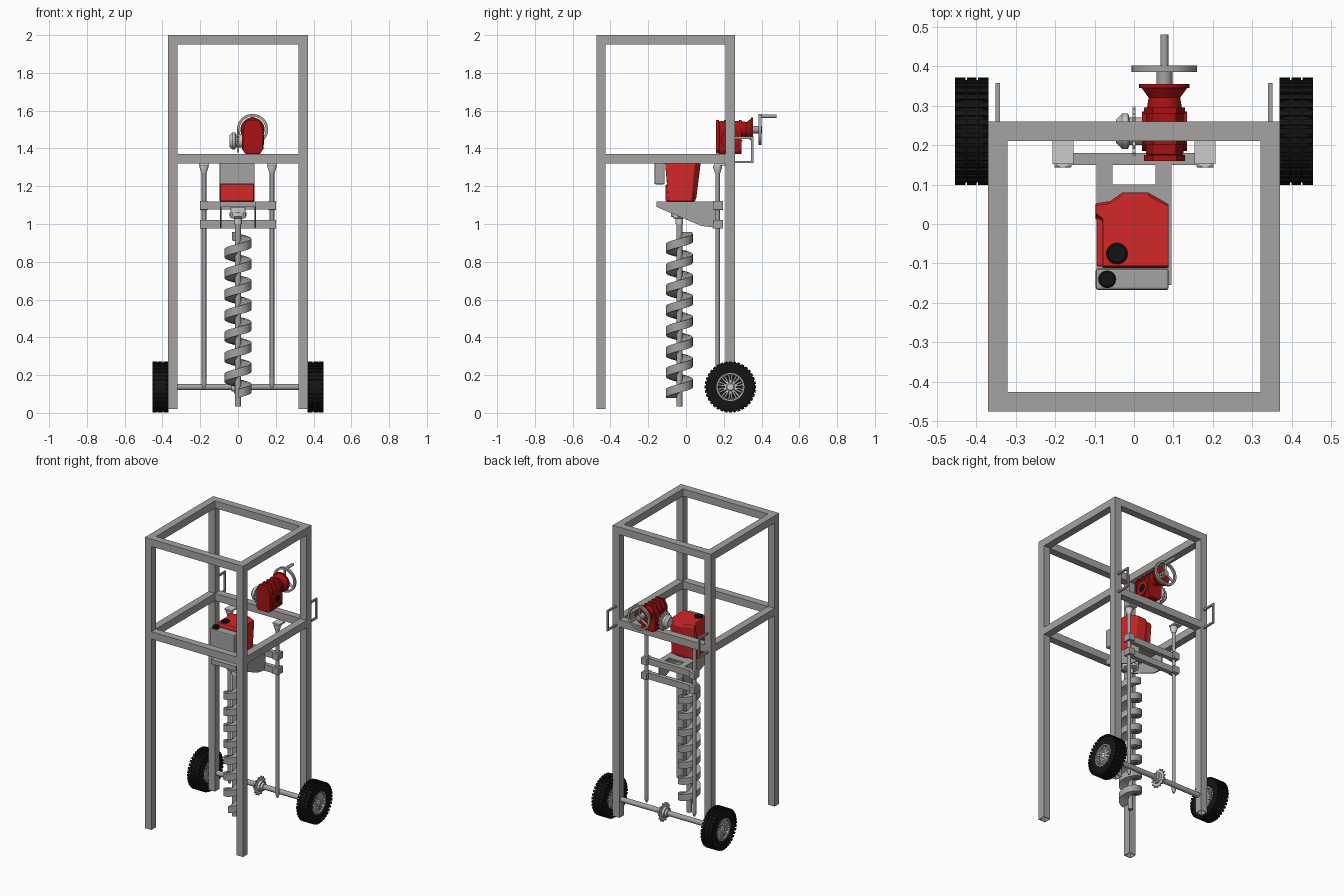
import bpy, bmesh, math
from math import pi, sin, cos
from mathutils import Matrix, Vector

cube = bpy.data.objects.get("Cube")
if cube:
    bpy.data.objects.remove(cube, do_unlink=True)


def material(name, r, g, b):
    m = bpy.data.materials.new(name)
    m.use_nodes = True
    m.diffuse_color = (r, g, b, 1)
    m.node_tree.nodes["Principled BSDF"].inputs["Base Color"].default_value = (r, g, b, 1)
    return m


STEEL = material("frame grey", .38, .37, .36)
LIGHT = material("light grey", .60, .60, .60)
RED = material("engine red", .65, .02, .02)
DARK_RED = material("gearbox red", .38, .006, .006)
BLACK = material("rubber black", .007, .007, .007)


def finish(name, bm, mat, smooth=False, bevel=0):
    bmesh.ops.recalc_face_normals(bm, faces=bm.faces)
    mesh = bpy.data.meshes.new(name)
    bm.to_mesh(mesh)
    bm.free()
    ob = bpy.data.objects.new(name, mesh)
    bpy.context.collection.objects.link(ob)
    mesh.materials.append(mat)
    if bevel:
        mod = ob.modifiers.new("Bevel", 'BEVEL')
        mod.width, mod.segments = bevel, 2
    if smooth:
        bpy.ops.object.select_all(action='DESELECT')
        ob.select_set(True)
        bpy.context.view_layer.objects.active = ob
        bpy.ops.object.shade_smooth_by_angle(angle=math.radians(35))
    return ob


def add_box(bm, x, y, z):
    lo, hi = Vector((x[0], y[0], z[0])), Vector((x[1], y[1], z[1]))
    mat = Matrix.Translation((lo + hi) / 2) @ Matrix.Diagonal((*(hi - lo), 1))
    return bmesh.ops.create_cube(bm, size=1, matrix=mat)["verts"]


def box(name, x, y, z, mat, bevel=0):
    bm = bmesh.new()
    add_box(bm, x, y, z)
    return finish(name, bm, mat, bevel=bevel)


def turned(name, profile, centre, axis, mat, sides=32, closed=False):
    """Revolve (radius, offset) points about an axis through centre."""
    bm = bmesh.new()
    turn = Vector((0, 0, 1)).rotation_difference(Vector(axis)).to_matrix()
    rings = [[bm.verts.new(Vector(centre) + turn @ Vector(
        (r * cos(2 * pi * i / sides), r * sin(2 * pi * i / sides), h)))
        for i in range(sides)] for r, h in profile]
    pairs = list(zip(rings, rings[1:]))
    if closed:
        pairs.append((rings[-1], rings[0]))
    for a, b in pairs:
        for i in range(sides):
            j = (i + 1) % sides
            bm.faces.new((a[i], a[j], b[j], b[i]))
    if not closed:
        bm.faces.new(rings[0])
        bm.faces.new(rings[-1])
    return finish(name, bm, mat, smooth=True)


def rod(name, start, end, r, mat, sides=24):
    d = Vector(end) - Vector(start)
    return turned(name, [(r, 0), (r, d.length)], start, d.normalized(), mat, sides)


def prism(name, points, offset, mat, bevel=0):
    """Extrude a flat outline of 3D points along an offset."""
    bm = bmesh.new()
    face = bm.faces.new([bm.verts.new(p) for p in points])
    new = bmesh.ops.extrude_face_region(bm, geom=[face])["geom"]
    bmesh.ops.translate(bm, vec=offset, verts=[v for v in new if isinstance(v, bmesh.types.BMVert)])
    return finish(name, bm, mat, bevel=bevel)


# Frame: open tube legs and two rings of beams
X, Y0, Y1, T = .37, -.475, .26, .05
for side, sx in (("right", -1), ("left", 1)):
    for end, y in (("front", Y0), ("back", Y1 - T)):
        bm = bmesh.new()
        add_box(bm, sorted((sx * X, sx * (X - T))), (y, y + T), (.02, 1.95))
        bmesh.ops.delete(bm, geom=[f for f in bm.faces if abs(f.normal.z) > .9], context='FACES')
        leg = finish(f"{end}_{side}_leg", bm, STEEL)
        leg.modifiers.new("Wall", 'SOLIDIFY').thickness = .005
for name, z, inset in (("top", 1.95, 0), ("middle", 1.32, T)):
    for end, y in (("front", Y0), ("back", Y1 - T)):
        box(f"{name}_{end}_beam", (-X + inset, X - inset), (y, y + T), (z, z + T), STEEL)
    for side, sx in (("right", -1), ("left", 1)):
        box(f"{name}_{side}_beam", sorted((sx * X, sx * (X - T))), (Y0 + T, Y1 - T), (z, z + T), STEEL)

# Auger: shaft and helical flight
AY = -.035
rod("auger_shaft", (0, AY, .035), (0, AY, 1.03), .016, STEEL)
bm = bmesh.new()
turns, steps, pitch, thick = 7.6, 28, .11, .045
rings = []
for k in range(int(turns * steps) + 1):
    a, z = 2 * pi * k / steps - pi / 2, .08 + pitch * k / steps
    rings.append([bm.verts.new((r * cos(a), AY + r * sin(a), z + h))
                  for r, h in ((.014, 0), (.071, 0), (.071, thick), (.014, thick))])
for a, b in zip(rings, rings[1:]):
    for i in range(4):
        j = (i + 1) % 4
        bm.faces.new((a[i], a[j], b[j], b[i]))
bm.faces.new(rings[0])
bm.faces.new(rings[-1])
finish("auger_flight", bm, STEEL, smooth=True)
box("auger_drive_block", (-.04, .04), (AY - .035, AY + .035), (1.03, 1.09), LIGHT, .006)
turned("auger_coupling", [(.02, 0), (.02, .03), (.045, .04), (.045, .06)], (0, AY, 1.0), (0, 0, 1), LIGHT)

# Engine: tapered cover, tank and caps
outline = [(-.08, -.112), (.088, -.112), (.088, .05), (.035, .08), (-.03, .08),
           (-.06, .058), (-.098, .052), (-.098, .03), (-.08, .015)]
bm = bmesh.new()
rings = [[bm.verts.new((x, AY + (y - AY) * s, z)) for x, y in outline]
         for z, s in ((1.12, .72), (1.14, .78), (1.34, 1), (1.36, .94))]
for a, b in zip(rings, rings[1:]):
    for i in range(len(a)):
        j = (i + 1) % len(a)
        bm.faces.new((a[i], a[j], b[j], b[i]))
bm.faces.new(rings[0])
bm.faces.new(rings[-1])
finish("engine_cover", bm, RED, bevel=.004)
box("engine_base", (-.095, .085), (-.108, .04), (1.12, 1.21), RED, .006)
box("fuel_tank", (-.097, .088), (-.167, -.113), (1.21, 1.335), STEEL, .006)
turned("engine_cap", [(.027, 0), (.027, .012), (.022, .016)], (-.043, -.075, 1.355), (0, 0, 1), BLACK)
turned("tank_cap", [(.022, 0), (.022, .015), (.018, .02)], (-.068, -.14, 1.333), (0, 0, 1), BLACK)

# Engine bracket: plate, gussets and two sliding cross bars
box("bracket_plate", (-.095, .095), (-.155, .1), (1.11, 1.12), STEEL)
box("bracket_lip", (-.095, .095), (-.155, -.147), (1.09, 1.11), STEEL)
gusset = [(-.155, 1.12), (.16, 1.12), (.16, .98), (.08, .99), (-.155, 1.09)]
for side, sx in (("right", -1), ("left", 1)):
    prism(f"{side}_gusset", [(sx * .095, y, z) for y, z in gusset], (-sx * .008, 0, 0), STEEL)
    box(f"{side}_bracket_arm", sorted((sx * .055, sx * .095)), (.1, .155), (1.11, 1.12), STEEL)
for name, z in (("lower", .977), ("upper", 1.077)):
    box(f"{name}_cross_bar", (-.16, .16), (.15, .18), (z, z + .043), STEEL)
    for side, x in (("right", -.18), ("left", .18)):
        box(f"{name}_{side}_slider", (x - .022, x + .022), (.143, .197), (z - .002, z + .045), STEEL, .003)

# Guide rods with top mounts, and side handles
for side, sx in (("right", -1), ("left", 1)):
    x = sx * .18
    rod(f"{side}_guide_rod", (x, .167, .15), (x, .167, 1.31), .012, STEEL)
    turned(f"{side}_rod_foot", [(.006, 0), (.013, .02), (.013, .05)], (x, .167, .13), (0, 0, 1), STEEL)
    box(f"{side}_rod_mount", (x - .027, x + .027), (.152, .212), (1.31, 1.32), LIGHT)
    turned(f"{side}_mount_collar", [(.014, 0), (.024, .03), (.024, .04)], (x, .167, 1.27), (0, 0, 1), LIGHT)
    bm = bmesh.new()
    hx = (sx * .345 - .006, sx * .345 + .006)
    add_box(bm, hx, (.255, .357), (1.45, 1.462))
    add_box(bm, hx, (.255, .357), (1.322, 1.334))
    add_box(bm, hx, (.345, .357), (1.334, 1.45))
    finish(f"{side}_handle", bm, STEEL)

# Axle with sprocket
WY, WZ = .235, .137
rod("axle", (-.40, WY, WZ), (.40, WY, WZ), .017, STEEL)


def sprocket(name, y, z):
    turned(name + "_hub", [(.025, -.035), (.025, -.02), (.035, -.02), (.035, .02), (.025, .02), (.025, .035)],
           (0, y, z), (1, 0, 0), LIGHT)
    points = []
    for i in range(14):
        for r, d in ((.052, -.3), (.063, -.12), (.063, .12), (.052, .3)):
            a = 2 * pi * (i + d) / 14
            points.append((-.004, y + r * cos(a), z + r * sin(a)))
    prism(name + "_teeth", points, (.008, 0, 0), LIGHT)


sprocket("axle_sprocket", WY, WZ)

# Wheels: tyre, tread lugs, rim and paired spokes
for side, sx in (("right", -1), ("left", 1)):
    c = (sx * .411, WY, WZ)
    turned(f"{side}_tyre", [(.072, -.036), (.105, -.042), (.124, -.038), (.13, -.03),
                            (.13, .03), (.124, .038), (.105, .042), (.072, .036)], c, (1, 0, 0), BLACK, 48, True)
    turned(f"{side}_rim", [(.074, -.037), (.066, -.037), (.062, -.015), (.062, .015), (.066, .037), (.074, .037)],
           c, (1, 0, 0), STEEL, 40, True)
    turned(f"{side}_rim_disc", [(.063, -.012), (.063, .012)], c, (1, 0, 0), BLACK)
    turned(f"{side}_wheel_hub", [(.017, -.036), (.022, -.03), (.022, .03), (.017, .036)], c, (1, 0, 0), LIGHT)
    lugs, spokes = bmesh.new(), bmesh.new()
    for i in range(36):
        rot = Matrix.Translation(c) @ Matrix.Rotation(2 * pi * i / 36, 4, 'X')
        for x in ((-.042, -.016), (-.012, .012), (.016, .042)):
            v = add_box(lugs, x, (-.0075, .0075), (.122, .136))
            bmesh.ops.transform(lugs, matrix=rot, verts=v)
    for i in range(10):
        for d in (-.13, .13):
            v = add_box(spokes, (-.03, .03), (-.004, .004), (.015, .068))
            rot = Matrix.Translation(c) @ Matrix.Rotation(2 * pi * i / 10 + d, 4, 'X')
            bmesh.ops.transform(spokes, matrix=rot, verts=v)
    finish(f"{side}_tread", lugs, BLACK)
    finish(f"{side}_spokes", spokes, LIGHT)

# Gearbox: ribbed housing, side boss, input bell and output sprocket
GX, GY, GZ = .077, .235, 1.50
shape = [(.03, 1.385), (.04, 1.37), (.115, 1.37), (.125, 1.385), (.125, 1.50),
         (.105, 1.545), (.05, 1.545), (.03, 1.50)]
prism("gearbox_housing", [(x, .175, z) for x, z in shape], (0, .12, 0), DARK_RED, .004)
for y in (.16, .2, .24, .28):
    prism("gearbox_rib", [(GX + (x - GX) * 1.09, y, max(z * 1.003, 1.37)) for x, z in shape],
          (0, .015, 0), DARK_RED)
rod("gearbox_boss", (.02, GY, 1.445), (.134, GY, 1.445), .05, DARK_RED)
rod("gearbox_bore", (.13, GY, 1.445), (.137, GY, 1.445), .025, BLACK)
turned("input_bell", [(.045, 0), (.04, .03), (.058, .055), (.064, .055), (.064, .065)],
       (GX, .29, GZ), (0, 1, 0), DARK_RED)
turned("output_flange", [(.03, -.045), (.045, -.03), (.045, -.015), (.03, -.01), (.03, .03)],
       (0, GY, 1.44), (1, 0, 0), LIGHT)
sprocket("output_sprocket", GY, 1.44)

# Handwheel with spokes and crank grip
turned("handwheel_rim", [(.083, -.008), (.083, .008), (.069, .008), (.069, -.008)],
       (GX, .393, GZ), (0, 1, 0), STEEL, 40, True)
rod("handwheel_hub", (GX, .35, GZ), (GX, .402, GZ), .02, STEEL)
for i in range(3):
    a = pi / 2 + 2 * pi * i / 3
    rod("handwheel_spoke", (GX, .393, GZ), (GX + .072 * cos(a), .393, GZ + .072 * sin(a)), .007, STEEL, 12)
rod("crank_grip", (GX, .39, GZ + .071), (GX, .48, GZ + .071), .01, STEEL)
